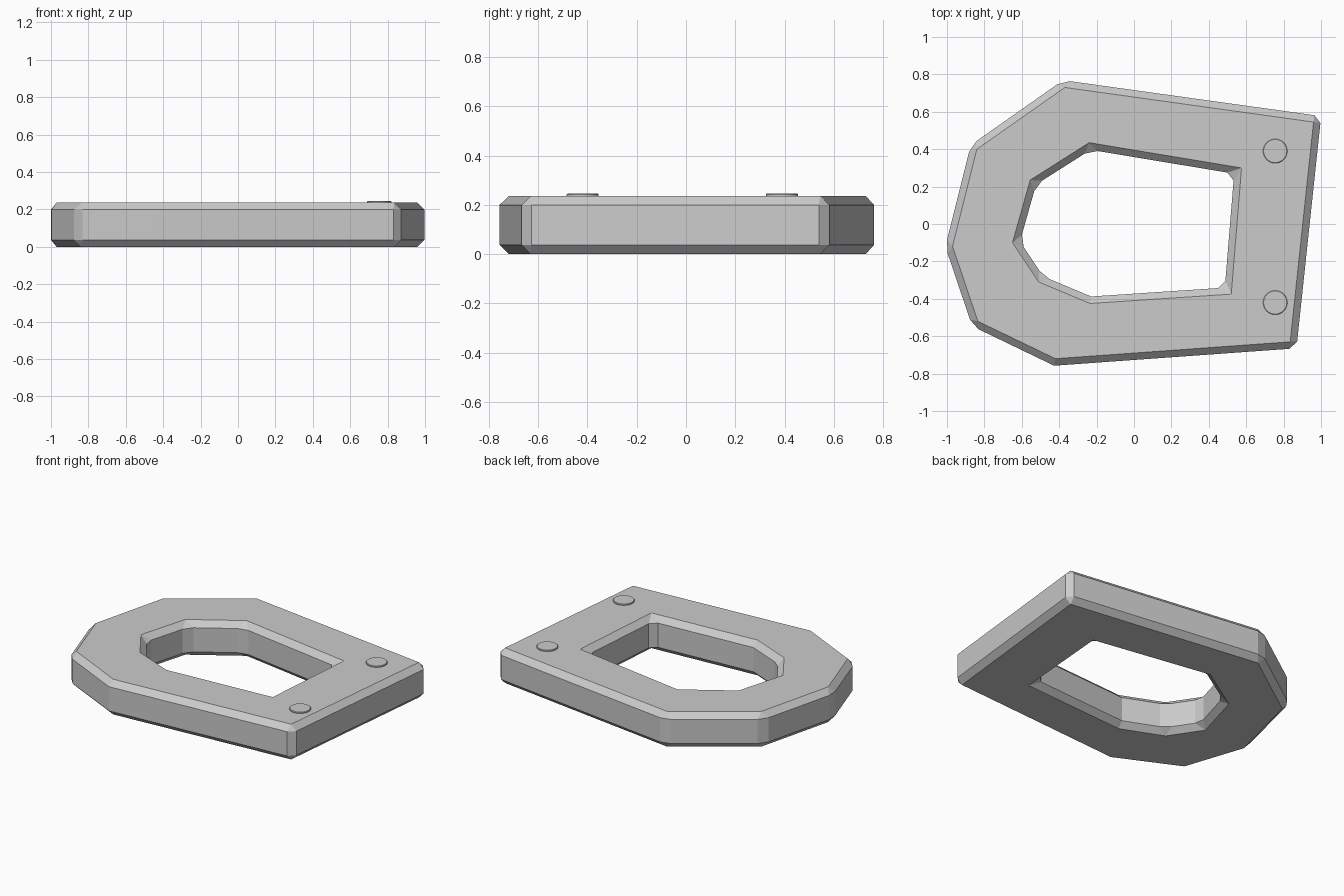
import bpy
import bmesh
import math
from mathutils import Vector

cube = bpy.data.objects.get("Cube")
if cube:
    bpy.data.objects.remove(cube)

HEIGHT = 0.236
CHAMFER = 0.037

grey = bpy.data.materials.new("light grey")
grey.use_nodes = True
colour = (0.6, 0.6, 0.6, 1)
grey.diffuse_color = colour
grey.node_tree.nodes["Principled BSDF"].inputs["Base Color"].default_value = colour

# Clockwise corners of the flat top: rim and opening
RIM = [(-0.37, 0.73), (0.96, 0.545), (0.835, -0.63), (-0.42, -0.72),
       (-0.835, -0.52), (-0.97, -0.12), (-0.84, 0.40)]
OPENING = [(-0.24, 0.435), (0.575, 0.30), (0.52, -0.375), (-0.235, -0.425),
           (-0.51, -0.31), (-0.65, -0.10), (-0.555, 0.235)]


def offset(points, distance):
    """Move every side of a clockwise outline outward by distance."""
    pts = [Vector(p) for p in points]
    result = []
    for i, p in enumerate(pts):
        before = (p - pts[i - 1]).normalized()
        after = (pts[(i + 1) % len(pts)] - p).normalized()
        n1 = Vector((-before.y, before.x))
        n2 = Vector((-after.y, after.x))
        result.append(p + (n1 + n2) * distance / (1 + n1.dot(n2)))
    return result


def add_object(name, bm):
    bmesh.ops.recalc_face_normals(bm, faces=bm.faces)
    mesh = bpy.data.meshes.new(name)
    bm.to_mesh(mesh)
    bm.free()
    mesh.materials.append(grey)
    obj = bpy.data.objects.new(name, mesh)
    bpy.context.collection.objects.link(obj)
    return obj


def add_bevel(obj, width, angle):
    bevel = obj.modifiers.new("chamfer", "BEVEL")
    bevel.width = width
    bevel.segments = 1
    bevel.limit_method = "ANGLE"
    bevel.angle_limit = math.radians(angle)
    bevel.loop_slide = False


# Ring plate: four loops joined into a closed band
bm = bmesh.new()
outer = offset(RIM, CHAMFER)
inner = offset(OPENING, -CHAMFER)
loops = [[bm.verts.new((p.x, p.y, z)) for p in outline]
         for outline, z in ((outer, 0), (outer, HEIGHT), (inner, HEIGHT), (inner, 0))]
count = len(RIM)
for k in range(4):
    a, b = loops[k], loops[(k + 1) % 4]
    for i in range(count):
        j = (i + 1) % count
        bm.faces.new((a[i], a[j], b[j], b[i]))
add_bevel(add_object("ring_plate", bm), CHAMFER, 31.5)

# Two low round studs on the wide end
for name, y in (("back_stud", 0.39), ("front_stud", -0.42)):
    bm = bmesh.new()
    bmesh.ops.create_cone(bm, cap_ends=True, segments=32, radius1=0.065,
                          radius2=0.065, depth=0.04)
    bmesh.ops.translate(bm, verts=bm.verts, vec=(0.755, y, 0.225))
    add_bevel(add_object(name, bm), 0.003, 40)
